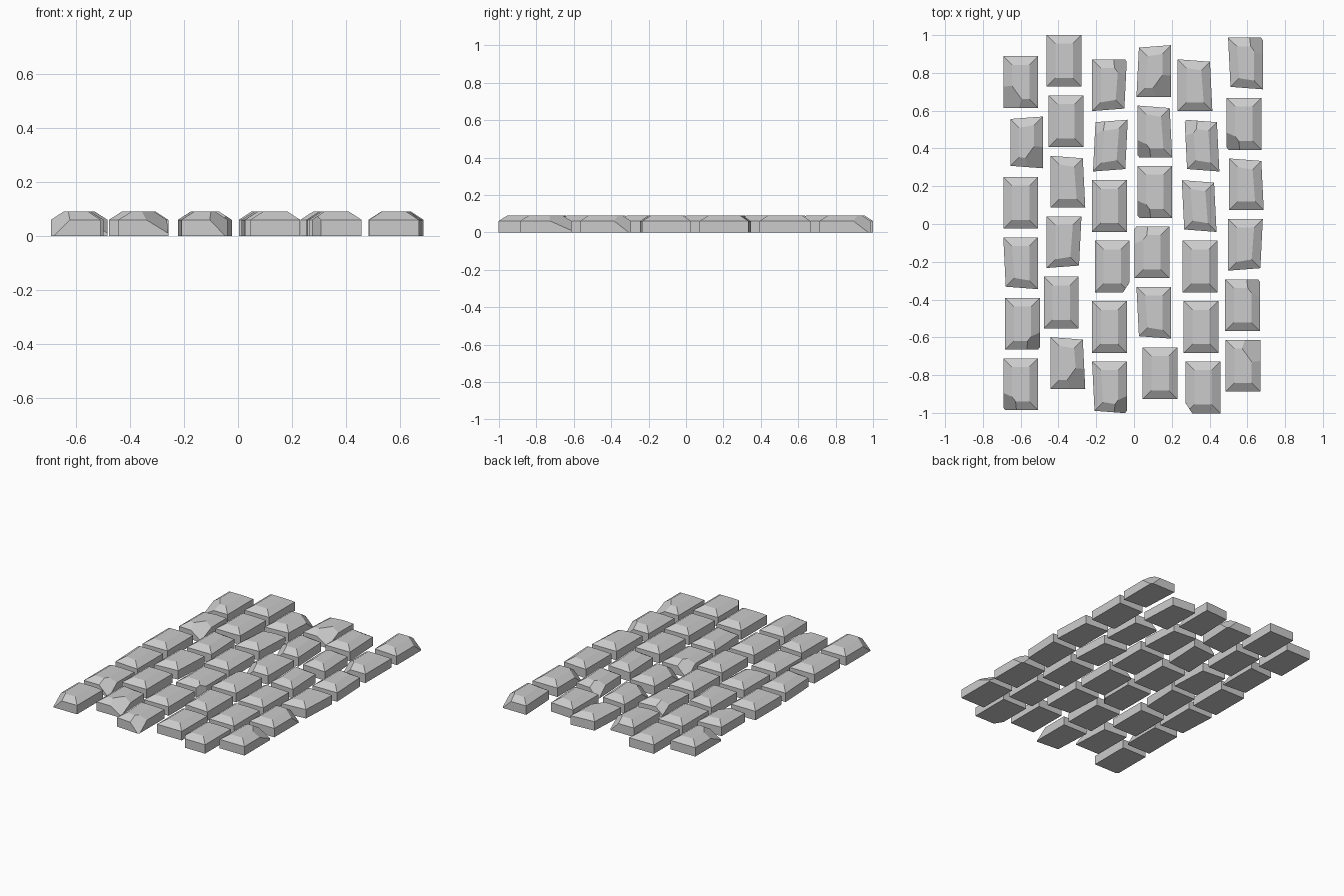
import bpy, bmesh
from mathutils import Vector

if "Cube" in bpy.data.objects:
    bpy.data.objects.remove(bpy.data.objects["Cube"])

HX, HY = 0.092, 0.137          # half footprint of one stone
SHOULDER, TOP = 0.06, 0.09     # wall height and crown height
INSET = 0.046                  # bevel width of the crown
PITCH = 0.32                   # spacing along a column
CORNERS = {"bl": (-1, -1), "br": (1, -1), "tr": (1, 1), "tl": (-1, 1)}

# Kinds of break: cut distances along x, y and down z from the outer corner
BREAKS = {"slope": (.10, .13, .10), "wide": (.13, .18, .08), "notch": (.035, .055, 9)}

# Columns from the left: y of the back stone, then x of each stone going forward,
# broken corners by row, and corners worn slightly inward by row
COLUMNS = [
    (.752, (-.60, -.575, -.60, -.60, -.59, -.60),
     {0: "wide bl", 1: "wide br", 4: "slope br", 5: "slope bl"}, {1: "tl bl", 3: "bl"}),
    (.864, (-.37, -.36, -.35, -.37, -.385, -.35),
     {5: "wide br"}, {2: "tr", 3: "br", 5: "tr"}),
    (.735, (-.13, -.125, -.13, -.115, -.13, -.13),
     {0: "slope tr", 1: "slope tl", 3: "notch br", 5: "slope br"}, {0: "br", 1: "tl br", 5: "bl"}),
    (.81, (.105, .11, .11, .095, .105, .138),
     {0: "wide br", 1: "slope bl", 2: "slope bl", 3: "slope tl"}, {0: "tl", 1: "tr", 4: "bl"}),
    (.735, (.323, .36, .345, .35, .355, .365),
     {1: "slope tl", 5: "notch bl"}, {0: "tr", 1: "tr bl", 2: "tr bl"}),
    (.85, (.59, .582, .595, .59, .575, .577),
     {0: "slope tr", 1: "slope bl", 4: "slope tr", 5: "wide tr"}, {0: "bl", 2: "tr", 3: "br"}),
]


def stone(label, centre, chip, worn):
    """A rectangular block with a sloped crown, worn corners and one break."""
    bm = bmesh.new()
    rings = []
    for z, inset in ((0, 0), (SHOULDER, 0), (TOP, INSET)):
        ring = []
        for name, (sx, sy) in CORNERS.items():
            wear = 0.013 if name in worn else 0
            ring.append(bm.verts.new((sx * (HX - inset - wear),
                                      sy * (HY - inset - wear), z)))
        rings.append(ring)
    bm.faces.new(rings[0][::-1])
    bm.faces.new(rings[2])
    for lo, hi in zip(rings, rings[1:]):
        for i in range(4):
            j = (i + 1) % 4
            bm.faces.new((lo[i], lo[j], hi[j], hi[i]))

    # Knock off the broken corner with one slanted cut
    if chip:
        kind, name = chip.split()
        a, b, c = BREAKS[kind]
        sx, sy = CORNERS[name]
        bmesh.ops.bisect_plane(
            bm, geom=bm.verts[:] + bm.edges[:] + bm.faces[:],
            plane_co=(sx * (HX - a), sy * HY, TOP),
            plane_no=Vector((sx / a, sy / b, 1 / c)).normalized(), clear_outer=True)
        bmesh.ops.holes_fill(bm, edges=[e for e in bm.edges if e.is_boundary], sides=0)
    bmesh.ops.recalc_face_normals(bm, faces=bm.faces[:])

    mesh = bpy.data.meshes.new(label)
    bm.to_mesh(mesh)
    bm.free()
    obj = bpy.data.objects.new(label, mesh)
    obj.location = (*centre, 0)
    bpy.context.collection.objects.link(obj)


# Lay the path column by column
for col, (back, xs, chips, wear) in enumerate(COLUMNS):
    for row, x in enumerate(xs):
        stone(f"paving_stone_{col + 1}_{row + 1}", (x, back - row * PITCH),
              chips.get(row), wear.get(row, "").split())
